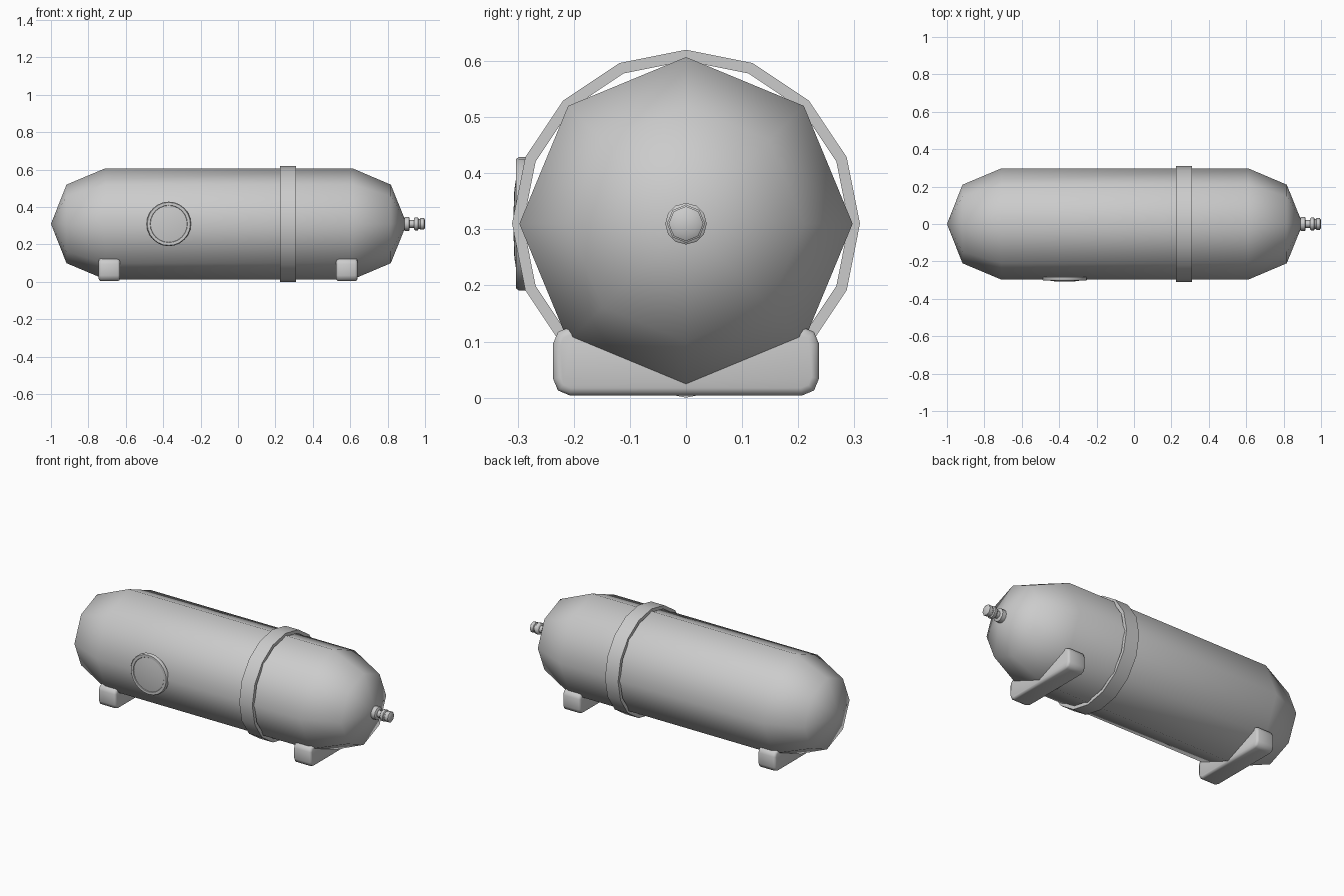
import bpy, bmesh, math
from mathutils import Vector

if "Cube" in bpy.data.objects:
    bpy.data.objects.remove(bpy.data.objects["Cube"])

ZC = 0.31  # height of the tank axis

grey = bpy.data.materials.new("plain_grey")
grey.diffuse_color = (0.6, 0.6, 0.6, 1)
grey.use_nodes = True
grey.node_tree.nodes["Principled BSDF"].inputs["Base Color"].default_value = grey.diffuse_color


def finish(bm, name, sharp_angle):
    """Turn a bmesh into a smooth object, keeping edges above the angle sharp."""
    bmesh.ops.recalc_face_normals(bm, faces=bm.faces)
    for f in bm.faces:
        f.smooth = True
    for e in bm.edges:
        if len(e.link_faces) == 2:
            e.smooth = e.calc_face_angle(0) < math.radians(sharp_angle)
    me = bpy.data.meshes.new(name)
    bm.to_mesh(me)
    bm.free()
    me.materials.append(grey)
    ob = bpy.data.objects.new(name, me)
    bpy.context.collection.objects.link(ob)
    return ob


def lathe(name, profile, sides, place, closed=False, sharp_angle=50):
    """Spin (along, radius) points around an axis; place() maps them to the world."""
    bm = bmesh.new()
    rings = []
    for d, r in profile:
        if r == 0:
            rings.append([bm.verts.new(place(d, 0, 0))] * sides)
        else:
            rings.append([bm.verts.new(place(d, r * math.cos(i * math.tau / sides),
                                             r * math.sin(i * math.tau / sides)))
                          for i in range(sides)])
    pairs = list(zip(rings, rings[1:]))
    if closed:
        pairs.append((rings[-1], rings[0]))
    for a, b in pairs:
        for i in range(sides):
            j = (i + 1) % sides
            corners = list(dict.fromkeys([a[i], a[j], b[j], b[i]]))
            bm.faces.new(corners)
    return finish(bm, name, sharp_angle)


def along_x(d, u, v):
    return Vector((d, u, ZC + v))


def along_front(d, u, v):
    return Vector((-0.37 + u, d, ZC + v))


# Eight-sided capsule tank
lathe("tank", [(-1, 0), (-0.917, 0.21), (-0.71, 0.297),
               (0.612, 0.297), (0.817, 0.21), (0.902, 0)], 8, along_x, sharp_angle=80)

# Strap around the tank
lathe("strap", [(0.225, 0.29), (0.225, 0.31), (0.31, 0.31), (0.31, 0.29)],
      16, along_x, closed=True)

# Round port on the front: rim and slightly domed cover
lathe("port_rim", [(-0.284, 0.098), (-0.284, 0.119), (-0.298, 0.119),
                   (-0.303, 0.115), (-0.303, 0.1), (-0.3, 0.098)],
      24, along_front, closed=True)
lathe("port_cover", [(-0.285, 0), (-0.285, 0.1), (-0.3, 0.1),
                     (-0.306, 0.06), (-0.308, 0)], 24, along_front)

# Valve on the right end
lathe("valve_flange", [(0.89, 0), (0.89, 0.037), (0.914, 0.037),
                       (0.918, 0.032), (0.918, 0)], 12, along_x)
lathe("valve_stem", [(0.9, 0), (0.9, 0.021), (0.96, 0.021), (0.96, 0)], 8, along_x)
lathe("valve_knob", [(0.942, 0), (0.942, 0.03), (0.946, 0.034), (0.962, 0.034),
                     (0.966, 0.027), (0.972, 0.027), (0.975, 0.031),
                     (0.994, 0.031), (1.0, 0.021), (1.0, 0)], 8, along_x)


# Rounded support blocks
def support(name, x):
    bm = bmesh.new()
    hy, z0, z1, r = 0.237, 0.004, 0.126, 0.03
    pts = []
    for q, (cy, cz) in enumerate([(hy - r, z1 - r), (-hy + r, z1 - r),
                                  (-hy + r, z0 + r), (hy - r, z0 + r)]):
        for k in range(3):
            a = math.radians(q * 90 + k * 45)
            pts.append((cy + r * math.cos(a), cz + r * math.sin(a)))
    ends = [[bm.verts.new((x + s * 0.057, y, z)) for y, z in pts] for s in (-1, 1)]
    caps = [bm.faces.new(e) for e in ends]
    n = len(pts)
    for i in range(n):
        j = (i + 1) % n
        bm.faces.new((ends[0][i], ends[0][j], ends[1][j], ends[1][i]))
    bmesh.ops.recalc_face_normals(bm, faces=bm.faces)
    rim = list({e for f in caps for e in f.edges})
    bmesh.ops.bevel(bm, geom=rim, offset=0.013, segments=2, profile=0.5,
                    affect='EDGES', clamp_overlap=True)
    finish(bm, name, 60)


for side, x in (("left", -0.688), ("right", 0.582)):
    support(side + "_support", x)
